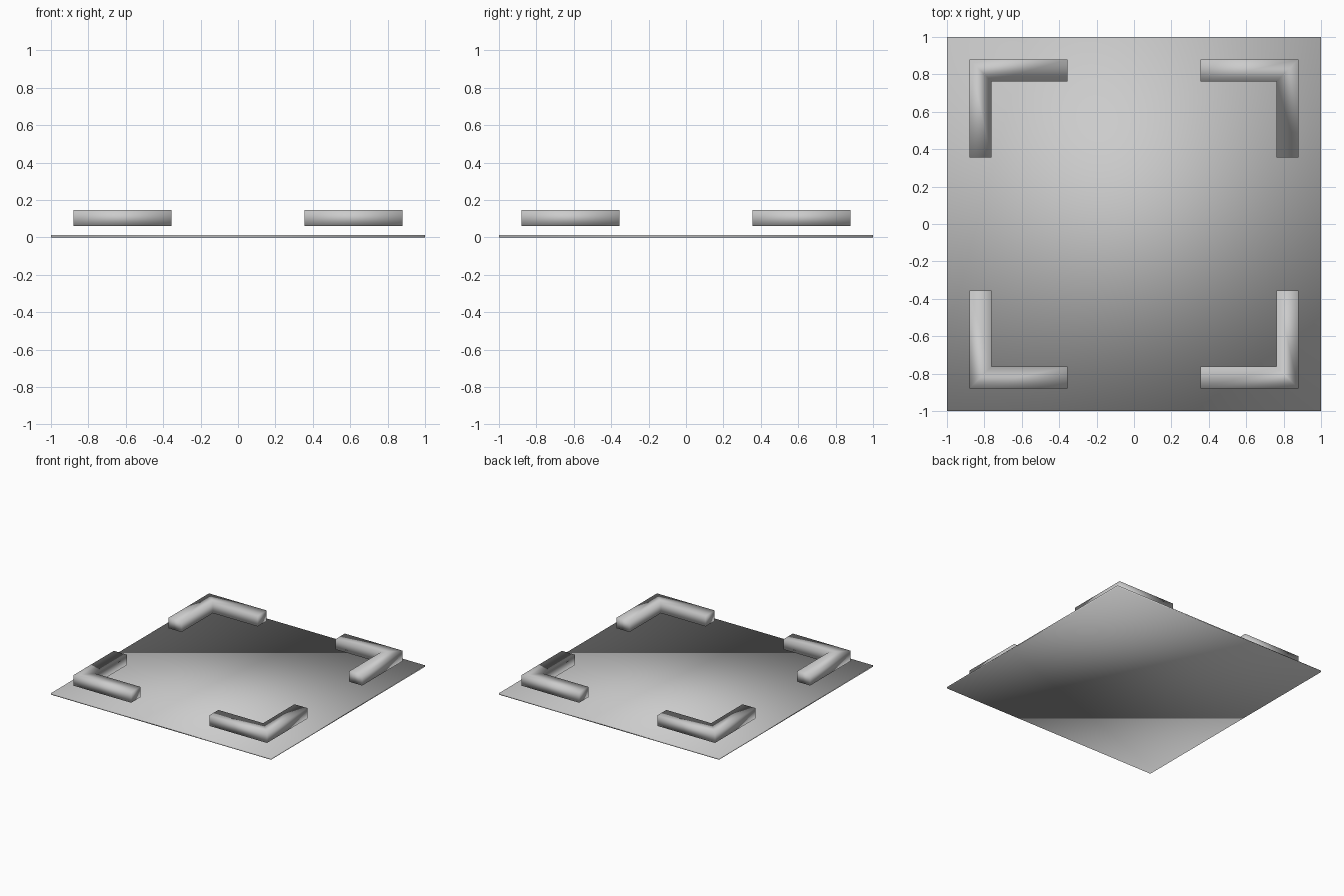
import bpy
import bmesh
from math import pi
from mathutils import Matrix

if "Cube" in bpy.data.objects:
    bpy.data.objects.remove(bpy.data.objects["Cube"])

OUTER, INNER, END = 0.88, 0.762, 0.355   # corner bracket limits
Z0, Z1 = 0.06, 0.146                     # bracket bottom and top


def make_prism(name, outline, z0, z1, turn=0.0):
    """Extrude a flat outline upwards into one smooth-shaded solid."""
    bm = bmesh.new()
    face = bm.faces.new([bm.verts.new((x, y, z0)) for x, y in outline])
    ext = bmesh.ops.extrude_face_region(bm, geom=[face], use_keep_orig=True)
    top = [v for v in ext["geom"] if isinstance(v, bmesh.types.BMVert)]
    bmesh.ops.translate(bm, verts=top, vec=(0, 0, z1 - z0))
    bmesh.ops.recalc_face_normals(bm, faces=bm.faces)
    bm.transform(Matrix.Rotation(turn, 4, 'Z'))
    for f in bm.faces:
        f.smooth = True
    mesh = bpy.data.meshes.new(name)
    bm.to_mesh(mesh)
    bm.free()
    obj = bpy.data.objects.new(name, mesh)
    bpy.context.collection.objects.link(obj)
    return obj


# Thin square base
make_prism("base_plate", [(-1, -1), (1, -1), (1, 1), (-1, 1)], 0.0, 0.012)

# Four L-shaped brackets floating above the corners
bracket = [(OUTER, OUTER), (END, OUTER), (END, INNER),
           (INNER, INNER), (INNER, END), (OUTER, END)]
for i, corner in enumerate(("back_right", "back_left", "front_left", "front_right")):
    make_prism("corner_bracket_" + corner, bracket, Z0, Z1, i * pi / 2)
